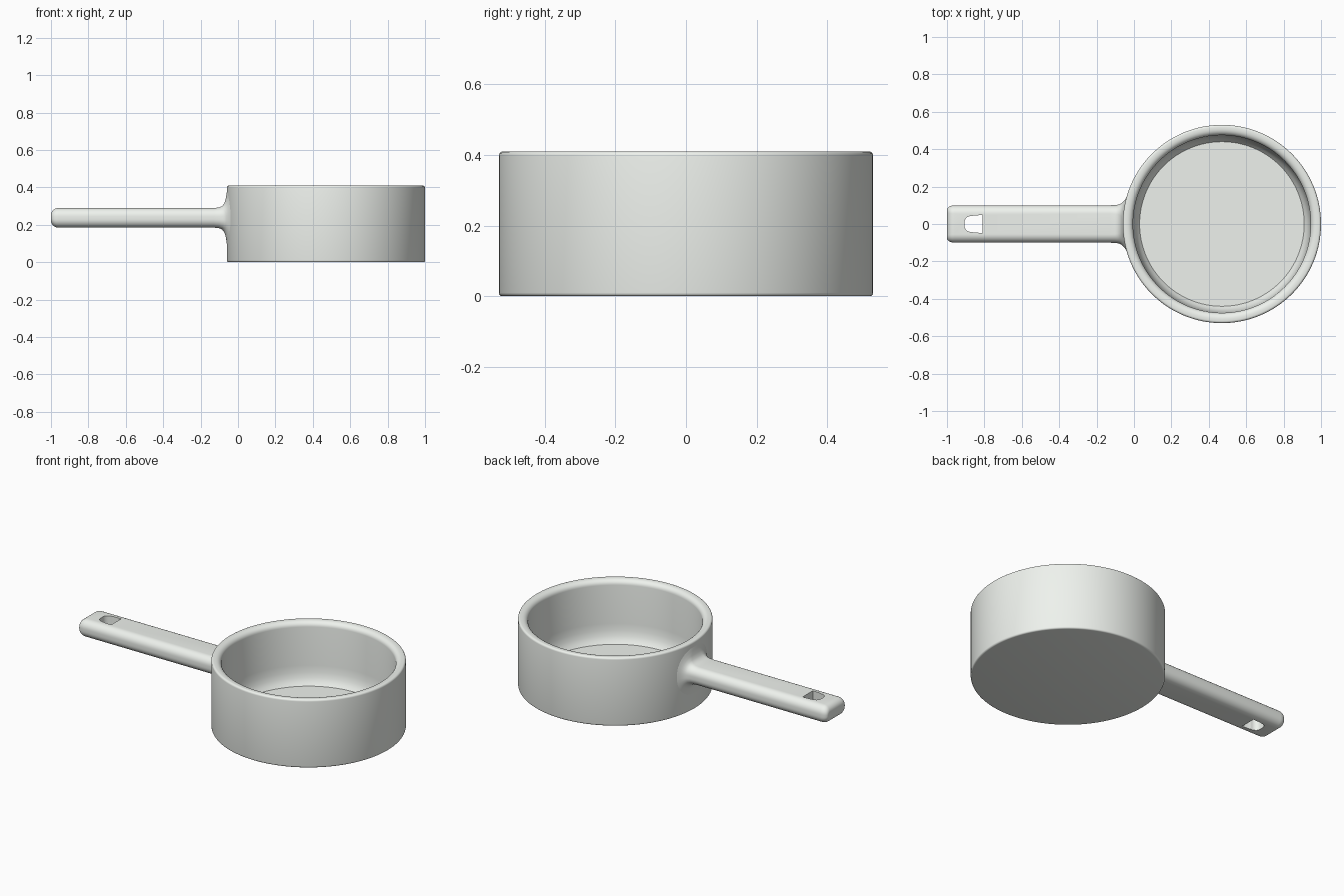
import bpy, bmesh
from math import sin, cos, pi, sqrt, radians

if "Cube" in bpy.data.objects:
    bpy.data.objects.remove(bpy.data.objects["Cube"])

CX, R, ZH = 0.47, 0.53, 0.2375  # pot centre, pot radius, handle mid height

light_grey = bpy.data.materials.new("light_grey")
light_grey.diffuse_color = (0.86, 0.89, 0.85, 1)
light_grey.use_nodes = True
light_grey.node_tree.nodes["Principled BSDF"].inputs["Base Color"].default_value = light_grey.diffuse_color


def make_object(name, bm):
    bmesh.ops.recalc_face_normals(bm, faces=bm.faces)
    mesh = bpy.data.meshes.new(name)
    bm.to_mesh(mesh)
    bm.free()
    mesh.materials.append(light_grey)
    obj = bpy.data.objects.new(name, mesh)
    bpy.context.collection.objects.link(obj)
    return obj


def smooth(obj, angle):
    bpy.ops.object.select_all(action='DESELECT')
    bpy.context.view_layer.objects.active = obj
    obj.select_set(True)
    bpy.ops.object.shade_smooth_by_angle(angle=radians(angle))


def arc(cx, cy, rx, ry, a0, a1, n):
    return [(cx + rx * cos(radians(a0 + (a1 - a0) * i / n)),
             cy + ry * sin(radians(a0 + (a1 - a0) * i / n))) for i in range(n + 1)]


def loft(rings):
    """Skin closed loops of equal length and cap both ends."""
    bm = bmesh.new()
    loops = [[bm.verts.new(p) for p in ring] for ring in rings]
    n = len(loops[0])
    for a, b in zip(loops, loops[1:]):
        for i in range(n):
            bm.faces.new((a[i], a[(i + 1) % n], b[(i + 1) % n], b[i]))
    bm.faces.new(loops[0])
    bm.faces.new(loops[-1])
    return bm


# Pot: outer wall, rounded rim, inner wall curving in to a creased floor
profile = (arc(R - 0.01, 0.01, 0.01, 0.01, -90, 0, 4)
           + arc(R - 0.012, 0.398, 0.012, 0.012, 0, 90, 5)
           + arc(0.508, 0.38, 0.033, 0.03, 90, 180, 6)
           + [(0.473, 0.15), (0.470, 0.11), (0.463, 0.08), (0.453, 0.057), (0.44, 0.04)])
SEG = 128
pot = make_object("pot", loft([
    [(CX + r * cos(2 * pi * i / SEG), r * sin(2 * pi * i / SEG), z) for i in range(SEG)]
    for r, z in profile]))
smooth(pot, 35)


# Handle: rounded-rectangle sections, flaring to follow the pot wall
def section(x, w, h, r, wrap):
    pts = []
    for sy, sz, a in ((1, 1, 0), (-1, 1, 90), (-1, -1, 180), (1, -1, 270)):
        pts += arc(sy * (w - r), sz * (h - r), r, r, a, a + 90, 8)
    return [(x + wrap * (R - sqrt(R * R - y * y)), y, ZH + z) for y, z in pts]


rings = []
for i in range(7):
    a = pi / 2 * i / 6
    inset = 1 - sin(a)
    rings.append(section(-0.96 - 0.04 * cos(a), 0.10 - 0.025 * inset,
                         0.0525 - 0.037 * inset, 0.045 - 0.031 * inset, 0))
rings += [section(*s) for s in (
    (-0.13, 0.100, 0.0525, 0.045, 0), (-0.105, 0.101, 0.055, 0.047, 0.6),
    (-0.088, 0.105, 0.062, 0.053, 1), (-0.076, 0.113, 0.076, 0.066, 1),
    (-0.068, 0.124, 0.097, 0.085, 1), (-0.063, 0.135, 0.122, 0.11, 1),
    (-0.059, 0.145, 0.145, 0.13, 1), (-0.03, 0.145, 0.145, 0.13, 1))]
handle = make_object("handle", loft(rings))

# Hanging hole: flat on the pot side, rounded towards the tip
hole = [(-0.81, 0.048), (-0.86, 0.045)]
hole += arc(-0.87, 0.012, 0.036, 0.031, 80, 180, 6)
hole += [(x, -y) for x, y in reversed(hole)]
cutter = make_object("hole_cutter", loft([[(x, y, z) for x, y in hole] for z in (0.1, 0.4)]))
cutter.hide_render = True

cut = handle.modifiers.new("hanging_hole", 'BOOLEAN')
cut.operation = 'DIFFERENCE'
cut.solver = 'EXACT'
cut.object = cutter
bpy.context.view_layer.objects.active = handle
bpy.ops.object.modifier_apply(modifier=cut.name)
bpy.data.objects.remove(cutter)
smooth(handle, 35)
